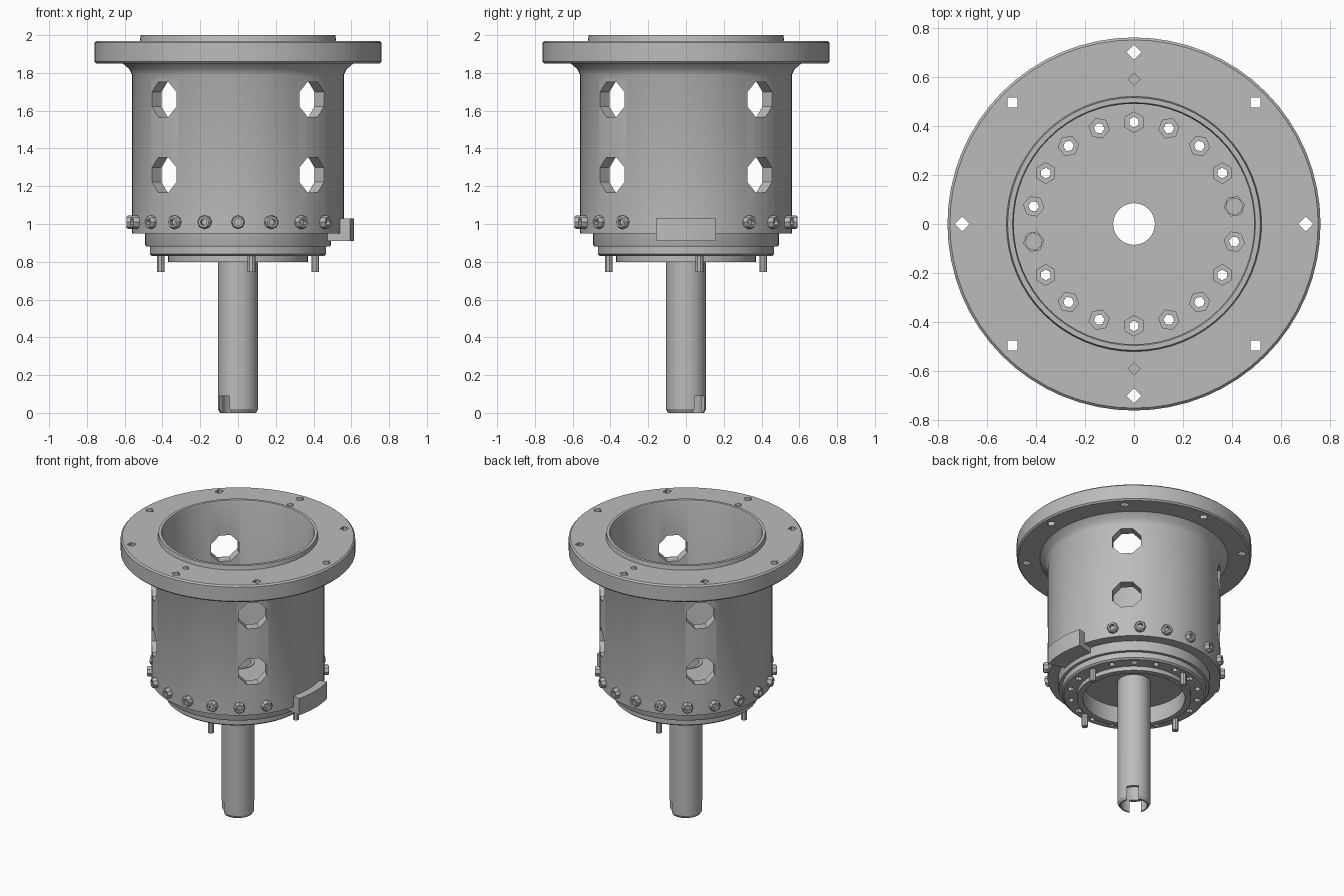
import bpy, bmesh, math
from math import radians, pi
from mathutils import Matrix, Vector

cube = bpy.data.objects.get("Cube")
if cube:
    bpy.data.objects.remove(cube, do_unlink=True)

# Material
steel = bpy.data.materials.new("plain grey metal")
steel.use_nodes = True
GREY = (0.5, 0.5, 0.5, 1)
steel.diffuse_color = GREY
steel.node_tree.nodes["Principled BSDF"].inputs["Base Color"].default_value = GREY


def lathe(bm, profile, sides, matrix=Matrix(), closed=False, start=0.0, sweep=2 * pi):
    """Revolve (radius, height) points about z; open profiles get end caps."""
    full = sweep > 2 * pi - 0.001
    count = sides if full else sides + 1
    rings = []
    for i in range(count):
        a = start + sweep * i / sides
        rings.append([bm.verts.new(matrix @ Vector((r * math.cos(a), r * math.sin(a), z)))
                      for r, z in profile])
    n = len(profile)
    for i in range(sides):
        a, b = rings[i], rings[(i + 1) % count]
        for j in range(n if closed else n - 1):
            k = (j + 1) % n
            bm.faces.new((a[j], b[j], b[k], a[k]))
    if not closed:
        bm.faces.new([ring[0] for ring in rings])
        bm.faces.new([ring[-1] for ring in rings])
    if not full:
        bm.faces.new(rings[0])
        bm.faces.new(rings[-1])


def finish(bm, name):
    bmesh.ops.recalc_face_normals(bm, faces=bm.faces)
    mesh = bpy.data.meshes.new(name)
    bm.to_mesh(mesh)
    bm.free()
    obj = bpy.data.objects.new(name, mesh)
    bpy.context.collection.objects.link(obj)
    mesh.materials.append(steel)
    return obj


def select(obj):
    bpy.ops.object.select_all(action='DESELECT')
    obj.select_set(True)
    bpy.context.view_layer.objects.active = obj


def smooth(obj):
    select(obj)
    bpy.ops.object.shade_smooth_by_angle(angle=radians(30))


def cut(obj, bm):
    cutter = finish(bm, "cutter")
    cutter.hide_render = True
    mod = obj.modifiers.new("holes", 'BOOLEAN')
    mod.operation = 'DIFFERENCE'
    mod.solver = 'EXACT'
    mod.object = cutter
    select(obj)
    bpy.ops.object.modifier_apply(modifier=mod.name)
    bpy.data.objects.remove(cutter, do_unlink=True)


def around(angle, radius, z):
    return Matrix.Rotation(radians(angle), 4, 'Z') @ Matrix.Translation((radius, 0, z))


OUTWARD = Matrix.Rotation(pi / 2, 4, 'Y')

# Flanged housing with a raised lip
bm = bmesh.new()
lathe(bm, [(0.49, 0.95), (0.56, 0.95), (0.56, 1.79), (0.575, 1.82), (0.61, 1.85),
           (0.75, 1.85), (0.76, 1.86), (0.76, 1.96), (0.75, 1.97), (0.52, 1.97),
           (0.515, 2.0), (0.495, 2.0), (0.49, 1.985)], 64, closed=True)
housing = finish(bm, "flanged_housing")

# Side windows, flange bolt holes and two blind dowel holes
bm = bmesh.new()
for angle in range(45, 360, 90):
    for z in (1.26, 1.66):
        lathe(bm, [(0.1, -0.15), (0.1, 0.15)], 8, around(angle, 0.56, z) @ OUTWARD, start=pi / 8)
for angle in range(0, 360, 45):
    lathe(bm, [(0.03, 1.8), (0.03, 2.0)], 4, around(angle, 0.7, 0))
for angle in (90, 270):
    lathe(bm, [(0.025, 1.9), (0.025, 2.0)], 4, around(angle, 0.59, 0))
cut(housing, bm)
smooth(housing)

# End cap: floor of the housing and stepped ring below it
bm = bmesh.new()
lathe(bm, [(0.1, 0.92), (0.33, 0.92), (0.33, 0.8), (0.37, 0.8), (0.37, 0.83), (0.455, 0.83),
           (0.467, 0.84), (0.467, 0.88), (0.487, 0.88), (0.492, 0.89), (0.492, 1.07),
           (0.1, 1.07)], 64, closed=True)
cap = finish(bm, "end_cap")

# Counterbored holes in the cap
bm = bmesh.new()
for angle in range(10, 370, 20):
    lathe(bm, [(0.022, 0.7), (0.022, 0.97), (0.042, 0.97), (0.042, 1.2)], 6,
          around(angle, 0.415, 0))
cut(cap, bm)
smooth(cap)

# Long bolts through four of the holes
for number, angle in enumerate((10, 100, 190, 280), 1):
    bm = bmesh.new()
    lathe(bm, [(0.021, 0.745), (0.021, 0.98), (0.036, 0.98), (0.036, 1.04)], 8,
          around(angle, 0.415, 0))
    smooth(finish(bm, f"long_bolt_{number}"))

# Hollow shaft with a drive slot across its lower end
bm = bmesh.new()
lathe(bm, [(0.085, 0), (0.095, 0), (0.107, 0.02), (0.107, 1.075), (0.085, 1.075)],
      24, closed=True)
shaft = finish(bm, "hollow_shaft")
bm = bmesh.new()
bmesh.ops.create_cube(bm, size=1, matrix=Matrix.Rotation(pi / 4, 4, 'Z')
                      @ Matrix.Diagonal((0.4, 0.075, 0.18, 1)))
cut(shaft, bm)
smooth(shaft)

# Socket screws around the lower rim, leaving room for the block
for step in range(2, 19):
    bm = bmesh.new()
    lathe(bm, [(0.036, -0.02), (0.036, 0.022), (0.03, 0.03), (0.018, 0.03), (0.018, 0.008)], 8,
          around(step * 18, 0.56, 1.01) @ OUTWARD)
    smooth(finish(bm, f"rim_screw_{step - 1}"))

# Curved block on the left side
bm = bmesh.new()
lathe(bm, [(0.487, 0.91), (0.615, 0.91), (0.615, 1.03), (0.487, 1.03)], 6,
      closed=True, start=radians(-15), sweep=radians(30))
smooth(finish(bm, "side_block"))
